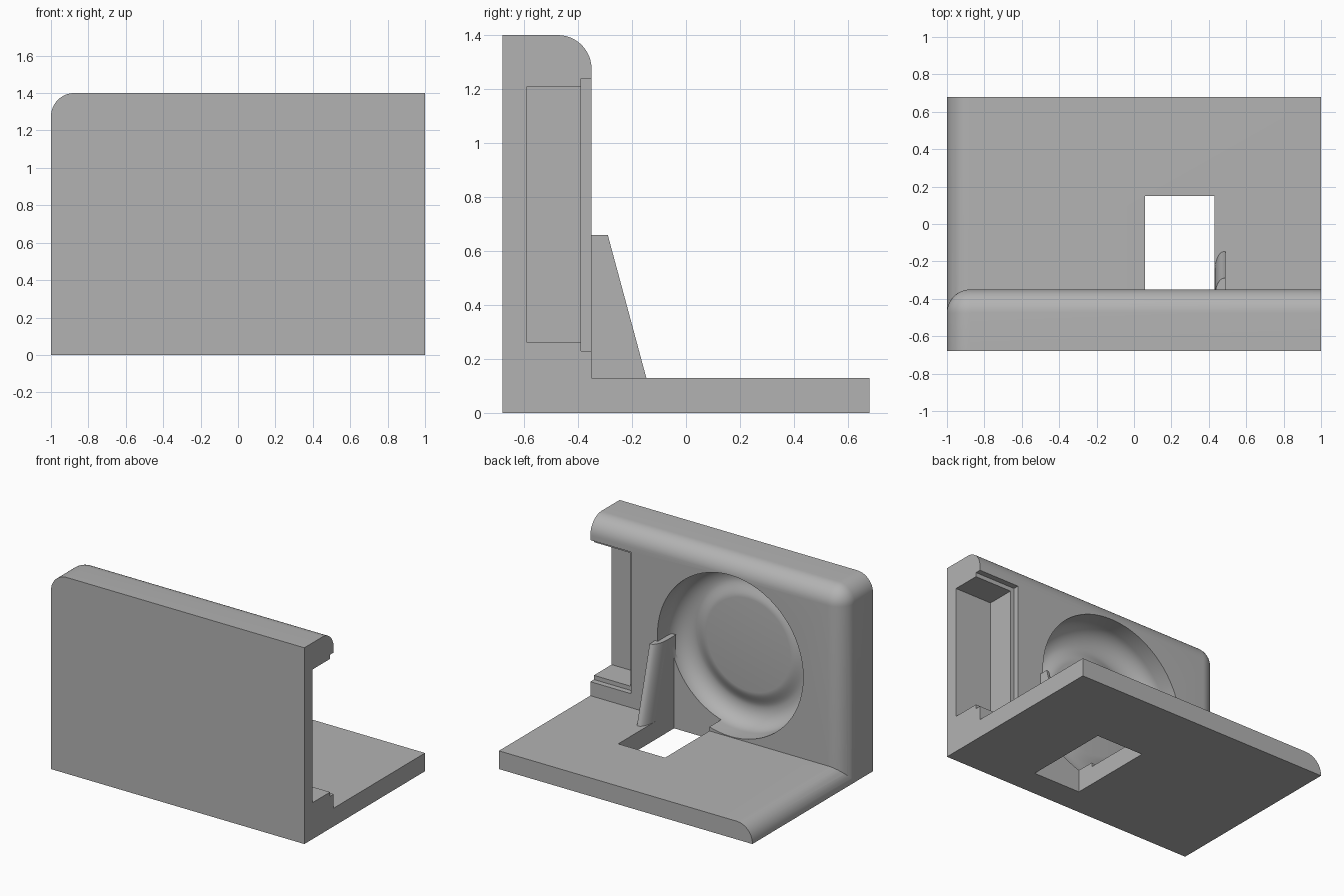
import bpy, bmesh, math
from mathutils import Matrix

if "Cube" in bpy.data.objects:
    bpy.data.objects.remove(bpy.data.objects["Cube"], do_unlink=True)

grey = bpy.data.materials.new("plain_grey")
grey.use_nodes = True
grey.diffuse_color = (0.45, 0.45, 0.45, 1)
grey.node_tree.nodes["Principled BSDF"].inputs["Base Color"].default_value = (0.45, 0.45, 0.45, 1)


def make_object(name, bm):
    bmesh.ops.recalc_face_normals(bm, faces=bm.faces)
    mesh = bpy.data.meshes.new(name)
    bm.to_mesh(mesh)
    bm.free()
    mesh.materials.append(grey)
    obj = bpy.data.objects.new(name, mesh)
    bpy.context.collection.objects.link(obj)
    return obj


def box(name, lo, hi, round_if=None, radius=0.125):
    """Box between two corners; edges that pass round_if(midpoint) are rounded."""
    bm = bmesh.new()
    bmesh.ops.create_cube(bm, size=1)
    for v in bm.verts:
        v.co = [lo[i] if v.co[i] < 0 else hi[i] for i in range(3)]
    if round_if:
        edges = [e for e in bm.edges if round_if((e.verts[0].co + e.verts[1].co) / 2)]
        bmesh.ops.bevel(bm, geom=edges, offset=radius, segments=12,
                        profile=0.5, affect='EDGES')
    return make_object(name, bm)


def boolean(target, tool, operation):
    mod = target.modifiers.new(tool.name, 'BOOLEAN')
    mod.operation, mod.solver, mod.object = operation, 'EXACT', tool
    bpy.context.view_layer.objects.active = target
    bpy.ops.object.modifier_apply(modifier=mod.name)
    bpy.data.objects.remove(tool, do_unlink=True)


# Upright wall, rounded where top, inner face and left-hand end meet
WALL = -0.35
def wall_edge(m):
    return (m.x < -0.9) + (m.y > WALL - 0.01) + (m.z > 1.39) == 2

body = box("housing", (-1, -0.68, 0), (1, WALL, 1.4), wall_edge)

# Base plate with one rounded long edge
base = box("base_plate", (-1, -0.55, 0), (1, 0.68, 0.13),
           lambda m: m.x < -0.9 and m.z > 0.12)
boolean(body, base, 'UNION')

# Round chamber: straight rim, curved groove, raised central disc
profile = [(0, -0.2), (0.575, -0.2), (0.575, WALL)]
for i in range(13):
    a = math.radians(i * 90 / 12)
    profile.append((0.445 + 0.13 * math.cos(a), -0.46 - 0.13 * math.sin(a)))
for i in range(1, 9):
    t = i / 8
    profile.append((0.445 - 0.115 * t, -0.59 + 0.035 * t * t * (3 - 2 * t)))
profile.append((0, -0.555))
bm = bmesh.new()
verts = [bm.verts.new((r, y, 0)) for r, y in profile]
edges = [bm.edges.new(pair) for pair in zip(verts, verts[1:])]
bmesh.ops.spin(bm, geom=verts + edges, cent=(0, 0, 0), axis=(0, 1, 0),
               angle=math.tau, steps=80, use_duplicate=False)
bmesh.ops.remove_doubles(bm, verts=bm.verts, dist=0.0005)
bmesh.ops.transform(bm, matrix=Matrix.Translation((-0.105, 0, 0.71)), verts=bm.verts)
boolean(body, make_object("chamber_cut", bm), 'DIFFERENCE')

# Outlet through the base, running up into the chamber
boolean(body, box("outlet_cut", (0.06, -0.48, -0.1), (0.43, 0.15, 0.66)), 'DIFFERENCE')

# Stepped slot at the open end
boolean(body, box("slot_cut", (0.71, -0.59, 0.26), (1.1, -0.2, 1.21)), 'DIFFERENCE')
boolean(body, box("slot_step_cut", (0.68, -0.39, 0.23), (1.1, -0.2, 1.24)), 'DIFFERENCE')

# Sloping fin beside the outlet, its inner face curving away at the toe
bm = bmesh.new()
sections = []
for z, toe in ((0.1, -0.139), (0.66, -0.29)):
    outline = [(0.49, -0.5), (0.43, -0.5), (0.43, toe - 0.12)]
    for i in range(1, 9):
        a = math.radians(i * 90 / 8)
        outline.append((0.48 - 0.05 * math.cos(a), toe - 0.12 + 0.12 * math.sin(a)))
    outline.append((0.49, toe))
    sections.append([bm.verts.new((x, y, z)) for x, y in outline])
low, high = sections
bm.faces.new(low)
bm.faces.new(high)
for i in range(len(low)):
    j = (i + 1) % len(low)
    bm.faces.new((low[i], low[j], high[j], high[i]))
boolean(body, make_object("fin", bm), 'UNION')

# Smooth curves, crisp corners
bpy.ops.object.select_all(action='DESELECT')
body.select_set(True)
bpy.context.view_layer.objects.active = body
bpy.ops.object.shade_smooth_by_angle(angle=math.radians(30))
